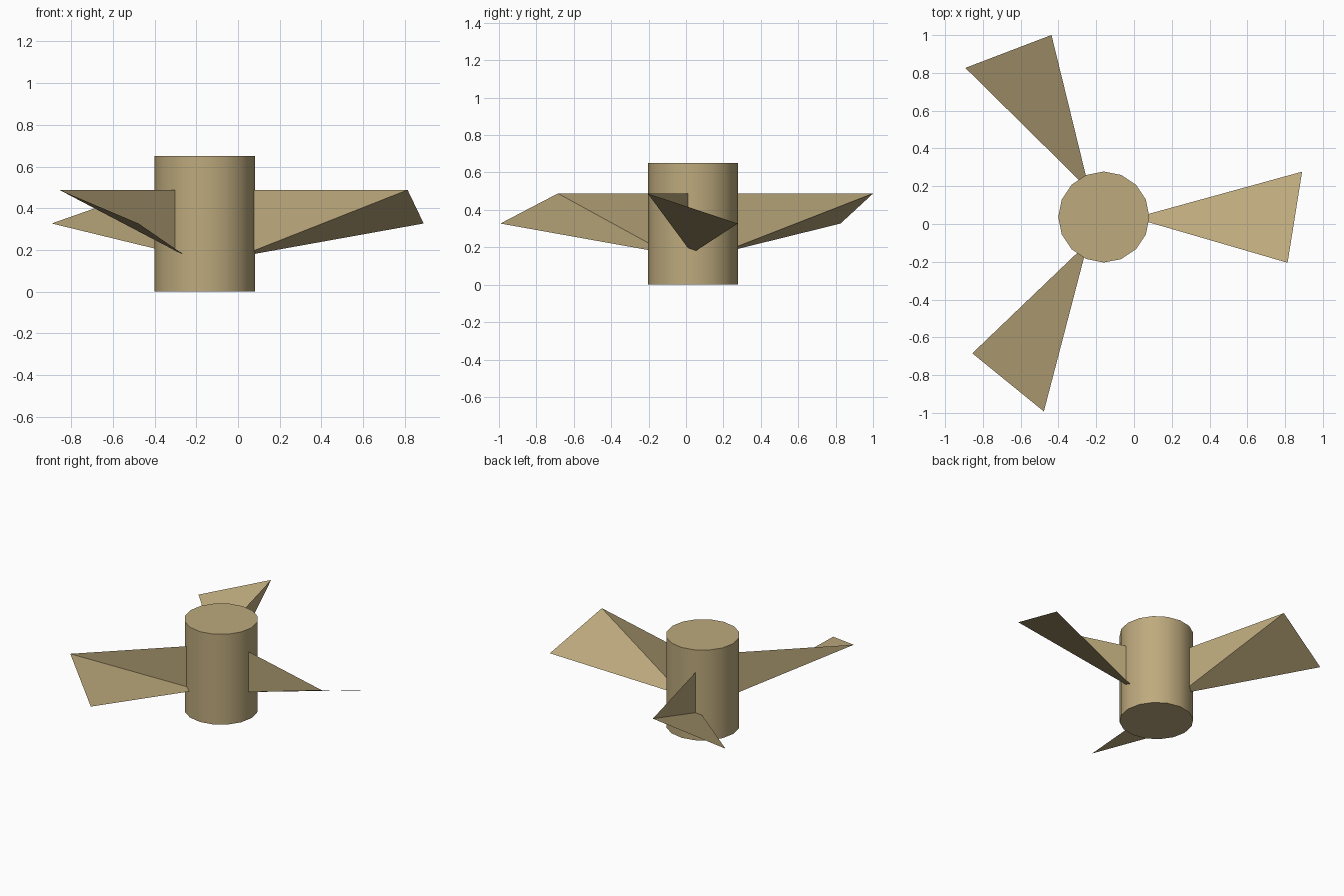
import bpy
import bmesh
import math
from mathutils import Matrix, Vector

default = bpy.data.objects.get("Cube")
if default:
    bpy.data.objects.remove(default, do_unlink=True)

CENTRE = Vector((-0.16, 0.037, 0))
HUB_RADIUS = 0.241
HUB_HEIGHT = 0.65

# One tan colour for everything
tan = bpy.data.materials.new("tan")
tan.use_nodes = True
colour = (0.51, 0.40, 0.205, 1)
tan.diffuse_color = colour
tan.node_tree.nodes["Principled BSDF"].inputs["Base Color"].default_value = colour


def add_object(name, bm):
    mesh = bpy.data.meshes.new(name)
    bm.to_mesh(mesh)
    bm.free()
    mesh.materials.append(tan)
    obj = bpy.data.objects.new(name, mesh)
    obj.location = CENTRE
    bpy.context.collection.objects.link(obj)
    return obj


# Hub: sixteen-sided cylinder, smooth round the side with sharp rims
bm = bmesh.new()
bmesh.ops.create_cone(bm, cap_ends=True, segments=16, radius1=HUB_RADIUS,
                      radius2=HUB_RADIUS, depth=HUB_HEIGHT,
                      matrix=Matrix.Translation((0, 0, HUB_HEIGHT / 2)))
hub = add_object("hub", bm)
bpy.ops.object.select_all(action="DESELECT")
hub.select_set(True)
bpy.context.view_layer.objects.active = hub
bpy.ops.object.shade_smooth_by_angle(angle=math.radians(35))


# Blades: twisted sheets rooted inside the hub, folded along one diagonal
def add_blade(name, angle):
    bm = bmesh.new()
    root_top = bm.verts.new((0.16, -0.005, 0.488))
    root_bottom = bm.verts.new((0.16, -0.005, 0.167))
    tip_top = bm.verts.new((0.973, -0.242, 0.488))
    tip_bottom = bm.verts.new((1.05, 0.24, 0.327))
    bm.faces.new((root_top, tip_top, root_bottom))
    bm.faces.new((tip_top, tip_bottom, root_bottom))
    bm.transform(Matrix.Rotation(angle, 4, "Z"))
    add_object(name, bm)


for i, side in enumerate(("left", "back_right", "front_right")):
    add_blade(side + "_blade", i * math.tau / 3)
